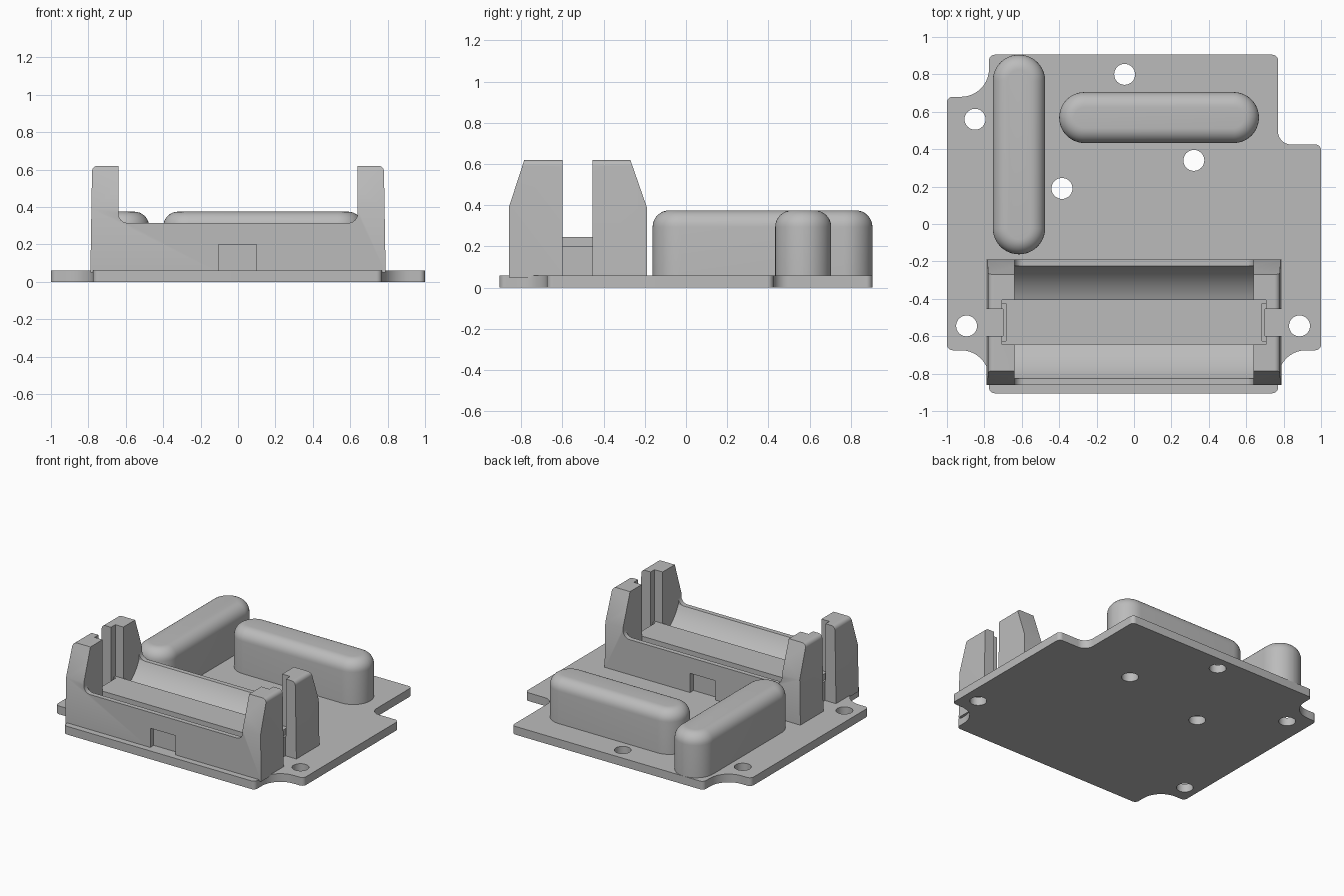
import bpy, bmesh, math
from mathutils import Vector

cube = bpy.data.objects.get("Cube")
if cube:
    bpy.data.objects.remove(cube, do_unlink=True)

grey = bpy.data.materials.new("light_grey")
grey.use_nodes = True
colour = (0.5, 0.5, 0.5, 1)
grey.diffuse_color = colour
grey.node_tree.nodes["Principled BSDF"].inputs["Base Color"].default_value = colour


def rounded(corners, steps=10):
    """Outline from (u, v, radius) corners, each filleted by its radius."""
    out = []
    for i, (u, v, r) in enumerate(corners):
        p = Vector((u, v))
        if r == 0:
            out.append(p)
            continue
        a = (Vector(corners[i - 1][:2]) - p).normalized()
        b = (Vector(corners[(i + 1) % len(corners)][:2]) - p).normalized()
        half = a.angle(b) / 2
        centre = p + (a + b).normalized() * r / math.sin(half)
        start = p + a * r / math.tan(half) - centre
        end = p + b * r / math.tan(half) - centre
        sweep = math.pi - 2 * half
        for k in range(steps + 1):
            t = k / steps
            w = (math.sin((1 - t) * sweep), math.sin(t * sweep))
            out.append(centre + (start * w[0] + end * w[1]) / math.sin(sweep))
    return out


def loft(name, rings):
    """Closed solid through rings of equal length."""
    bm = bmesh.new()
    loops = [[bm.verts.new(p) for p in ring] for ring in rings]
    n = len(loops[0])
    for lo, hi in zip(loops, loops[1:]):
        for i in range(n):
            j = (i + 1) % n
            bm.faces.new((lo[i], lo[j], hi[j], hi[i]))
    bm.faces.new(loops[0][::-1])
    bm.faces.new(loops[-1])
    bmesh.ops.recalc_face_normals(bm, faces=bm.faces)
    mesh = bpy.data.meshes.new(name)
    bm.to_mesh(mesh)
    bm.free()
    mesh.materials.append(grey)
    obj = bpy.data.objects.new(name, mesh)
    bpy.context.collection.objects.link(obj)
    return obj


def prism(name, outline, axis, lo, hi):
    """Extrude a 2D outline along x, y or z."""
    place = {"x": lambda p, d: (d, p[0], p[1]),
             "y": lambda p, d: (p[0], d, p[1]),
             "z": lambda p, d: (p[0], p[1], d)}[axis]
    return loft(name, [[place(p, d) for p in outline] for d in (lo, hi)])


def box(x0, x1, y0, y1, z0, z1):
    return prism("cutter", [(x0, y0), (x1, y0), (x1, y1), (x0, y1)], "z", z0, z1)


def carve(obj, cutter, operation="DIFFERENCE"):
    """Apply one boolean and drop the cutter."""
    mod = obj.modifiers.new("carve", "BOOLEAN")
    mod.operation, mod.solver, mod.object = operation, "EXACT", cutter
    bpy.context.view_layer.update()
    deps = bpy.context.evaluated_depsgraph_get()
    mesh = bpy.data.meshes.new_from_object(obj.evaluated_get(deps))
    obj.modifiers.clear()
    obj.data = mesh
    bpy.data.objects.remove(cutter, do_unlink=True)


def stadium(x0, x1, y0, y1, inset, z):
    x0, x1, y0, y1 = x0 + inset, x1 - inset, y0 + inset, y1 - inset
    r = min(x1 - x0, y1 - y0) / 2 - 0.0005
    pts = rounded([(x0, y0, r), (x1, y0, r), (x1, y1, r), (x0, y1, r)], 12)
    return [(p.x, p.y, z) for p in pts]


def pill(name, *span):
    """Round-ended block with a filleted top."""
    top, f, steps = 0.375, 0.08, 8
    rings = [stadium(*span, 0, 0.04)]
    for k in range(steps + 1):
        a = k / steps * math.pi / 2
        rings.append(stadium(*span, f * (1 - math.cos(a)), top - f + f * math.sin(a)))
    return loft(name, rings)


# Base plate with notched corners and screw holes
c = 0.03
plate = prism("base_plate", rounded([
    (-0.775, -0.905, c), (0.77, -0.905, c), (0.77, -0.675, 0.15), (1, -0.675, c),
    (1, 0.425, c), (0.77, 0.425, 0.07), (0.77, 0.905, c), (-0.775, 0.905, c),
    (-0.775, 0.68, 0.15), (-1, 0.68, c), (-1, -0.675, c), (-0.775, -0.675, 0.15)]),
    "z", 0, 0.06)
for x, y in [(-0.85, 0.56), (-0.05, 0.8), (0.32, 0.34), (-0.385, 0.19),
             (-0.895, -0.545), (0.885, -0.545)]:
    ring = [(x + 0.056 * math.cos(k * math.pi / 16), y + 0.056 * math.sin(k * math.pi / 16))
            for k in range(32)]
    carve(plate, prism("cutter", ring, "z", -0.1, 0.2))

# Cradle: side profile intersected with the front profile
mid = -0.525
cradle = prism("cell_cradle", [
    (-0.86, 0.05), (-0.86, 0.39), (-0.785, 0.62), (-0.27, 0.62), (-0.19, 0.39),
    (-0.19, 0.05)], "x", -0.85, 0.85)
half = [(0.79, 0, 0), (0.78, 0.62, 0.03), (0.64, 0.62, 0), (0.64, 0.315, 0.05)]
front = half + [(-x, z, r) for x, z, r in reversed(half)]
carve(cradle, prism("cutter", rounded(front), "y", -1, 0), "INTERSECT")

# Round trough with a raised flat strip along its middle
radius, hw, rise = 0.33, 0.3, 0.315
axis_z = rise + math.sqrt(radius ** 2 - hw ** 2)
a0, a1 = math.asin(0.12 / radius), math.asin(hw / radius)
arc = [(radius * math.sin(a), axis_z - radius * math.cos(a))
       for a in (a0 + (a1 - a0) * k / 12 for k in range(13))]
side = [(0.12, 0.245)] + arc + [(hw, 0.8)]
trough = [(mid + y, z) for y, z in side] + [(mid - y, z) for y, z in reversed(side)]
carve(cradle, prism("cutter", trough, "x", -0.64, 0.64))

# Contact pockets, tab slits and open outer slots in both end walls
for s in (-1, 1):
    for a, b, y0, y1, z0 in [(0.63, 0.705, mid - 0.12, mid + 0.12, 0.245),
                             (0.685, 0.705, mid - 0.1, mid + 0.1, 0.2),
                             (0.7, 0.9, -0.6, -0.455, 0.02)]:
        carve(cradle, box(min(s * a, s * b), max(s * a, s * b), y0, y1, z0, 0.9))

# Shallow latch recesses in the long walls
for y0, y1 in [(-0.95, -0.82), (-0.23, -0.1)]:
    carve(cradle, box(-0.105, 0.1, y0, y1, 0.02, 0.2))

# Tall component covers
parts = [plate, cradle,
         pill("side_cover", -0.755, -0.475, -0.162, 0.905),
         pill("rear_cover", -0.4, 0.668, 0.433, 0.705)]

# Smooth the curves, keep the edges crisp
bpy.ops.object.select_all(action="DESELECT")
for obj in parts:
    obj.select_set(True)
bpy.context.view_layer.objects.active = plate
bpy.ops.object.shade_smooth_by_angle(angle=math.radians(25))
